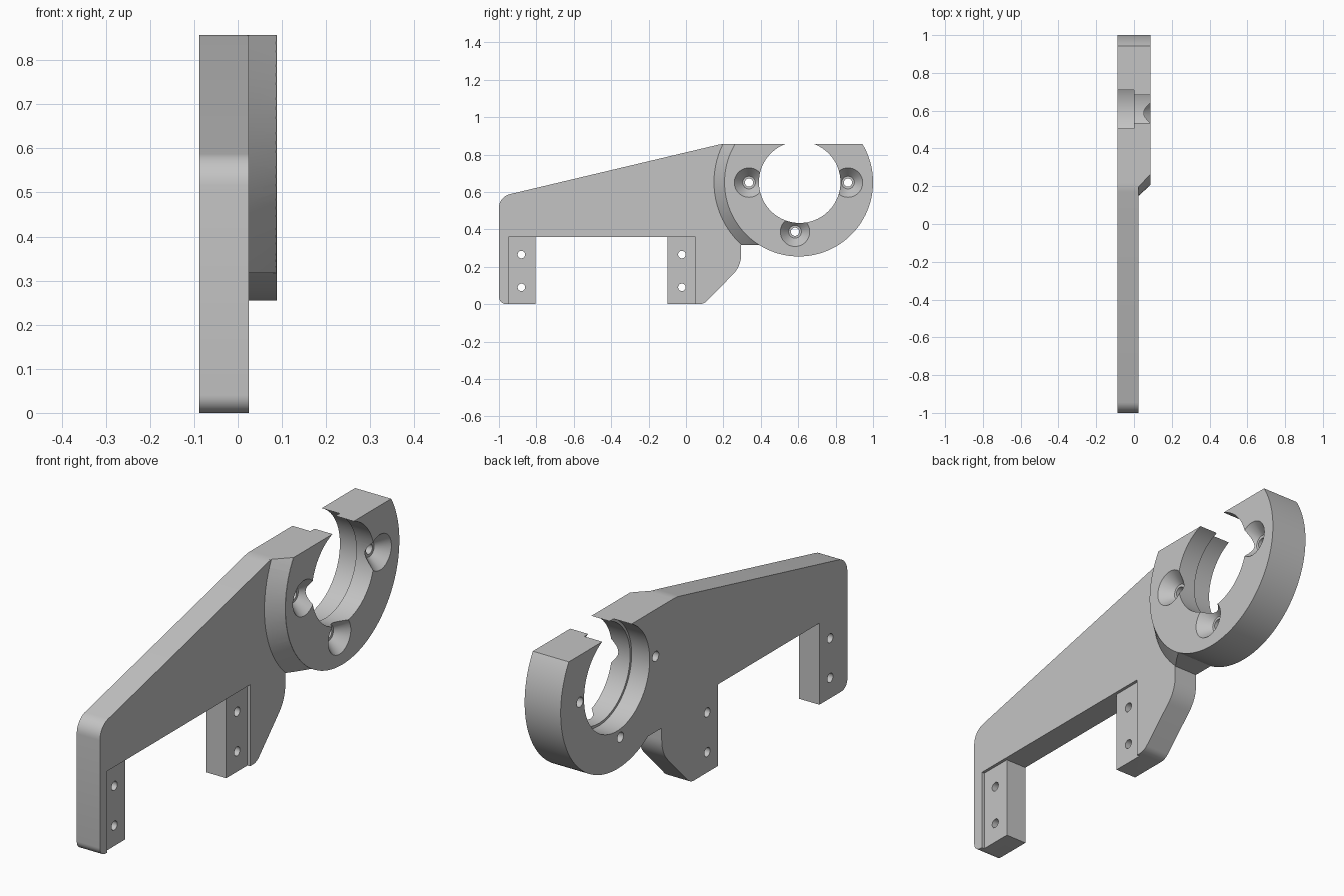
import bpy, bmesh, math
from mathutils import Matrix

if "Cube" in bpy.data.objects:
    bpy.data.objects.remove(bpy.data.objects["Cube"], do_unlink=True)

grey = bpy.data.materials.new("plain grey")
grey.use_nodes = True
grey.diffuse_color = (0.55, 0.55, 0.55, 1)
grey.node_tree.nodes["Principled BSDF"].inputs["Base Color"].default_value = grey.diffuse_color

BACK, FACE, FRONT = -0.088, 0.025, 0.088   # levels along x
CY, CZ = 0.603, 0.652                      # centre of the clamp ring
TOP = 0.857


def finish(name, bm):
    bmesh.ops.recalc_face_normals(bm, faces=bm.faces)
    mesh = bpy.data.meshes.new(name)
    bm.to_mesh(mesh)
    bm.free()
    mesh.materials.append(grey)
    obj = bpy.data.objects.new(name, mesh)
    bpy.context.collection.objects.link(obj)
    return obj


def prism(name, profile, x0, x1):
    """Extrude a (y, z) outline along x."""
    bm = bmesh.new()
    face = bm.faces.new([bm.verts.new((x0, y, z)) for y, z in profile])
    ext = bmesh.ops.extrude_face_region(bm, geom=[face])
    moved = [v for v in ext["geom"] if isinstance(v, bmesh.types.BMVert)]
    bmesh.ops.translate(bm, verts=moved, vec=(x1 - x0, 0, 0))
    return finish(name, bm)


def box(name, x0, x1, y0, y1, z0, z1):
    return prism(name, [(y0, z0), (y1, z0), (y1, z1), (y0, z1)], x0, x1)


def disc(name, y, z, x0, x1, r0, r1=None, sides=96):
    """Cylinder or cone whose axis runs along x."""
    bm = bmesh.new()
    place = Matrix.Translation(((x0 + x1) / 2, y, z)) @ Matrix.Rotation(math.pi / 2, 4, "Y")
    bmesh.ops.create_cone(bm, cap_ends=True, segments=sides, radius1=r0,
                          radius2=r0 if r1 is None else r1, depth=x1 - x0, matrix=place)
    return finish(name, bm)


def arc(y, z, r, a0, a1, n=8):
    steps = [math.radians(a0 + (a1 - a0) * i / n) for i in range(n + 1)]
    return [(y + r * math.cos(a), z + r * math.sin(a)) for a in steps]


def combine(target, tool, operation):
    mod = target.modifiers.new("cut", "BOOLEAN")
    mod.operation, mod.solver, mod.object = operation, "EXACT", tool
    bpy.context.view_layer.objects.active = target
    bpy.ops.object.modifier_apply(modifier=mod.name)
    bpy.data.objects.remove(tool, do_unlink=True)


# Arm plate with two feet
outline = (arc(-0.96, 0.04, 0.04, 180, 270)
           + [(-0.805, 0), (-0.805, 0.36), (-0.098, 0.36), (-0.098, 0)]
           + arc(0.07, 0.06, 0.06, 270, 315)
           + arc(0.145, 0.265, 0.15, 315, 360)
           + [(0.295, 0.317), (0.45, 0.317), (0.5, 0.92), (0.27, 0.92), (0.215, TOP)]
           + arc(0.215, 0.657, 0.2, 90, 104)
           + arc(-0.925, 0.515, 0.075, 104, 180))
bracket = prism("clamp_bracket", outline, BACK, FACE)

# Sloped shoulder between plate and ring
shoulder = disc("shoulder", CY, CZ, FACE - 0.005, FRONT, 0.458, 0.396)
combine(shoulder, box("shoulder_limit", -0.2, 0.2, 0.1, CY, 0.317, 0.92), "INTERSECT")
combine(bracket, shoulder, "UNION")

# Clamp ring
combine(bracket, disc("ring", CY, CZ, BACK, FRONT, 0.397, sides=128), "UNION")

# Open top, stepped bore and shallow recesses on the feet
cutters = [
    box("top_cut", -0.3, 0.3, 0.0, 1.2, TOP, 1.2),
    disc("bore", CY + 0.005, CZ, -0.3, 0.3, 0.218),
    disc("counterbore", CY + 0.005, CZ, -0.3, 0.0, 0.229),
    box("rear_recess", 0.012, 0.2, -0.1 - 0.05, 0.05, -0.1, 0.36),
    box("front_recess", 0.012, 0.2, -0.95, -0.75, -0.1, 0.36),
]
# Mounting holes in the feet
for y in (-0.88, -0.022):
    for z in (0.09, 0.265):
        cutters.append(disc("foot_hole", y, z, -0.3, 0.3, 0.02, sides=32))
# Countersunk screw holes around the ring
for y, z in ((0.337, 0.65), (0.866, 0.65), (0.583, 0.387)):
    cutters.append(disc("screw_hole", y, z, -0.3, 0.3, 0.022, sides=32))
    cutters.append(disc("countersink", y, z, 0.035, FRONT + 0.01, 0.034, 0.087, sides=48))
for cutter in cutters:
    combine(bracket, cutter, "DIFFERENCE")

# Smooth curves, sharp edges
bpy.ops.object.select_all(action="DESELECT")
bracket.select_set(True)
bpy.context.view_layer.objects.active = bracket
bpy.ops.object.shade_smooth_by_angle(angle=math.radians(25))
